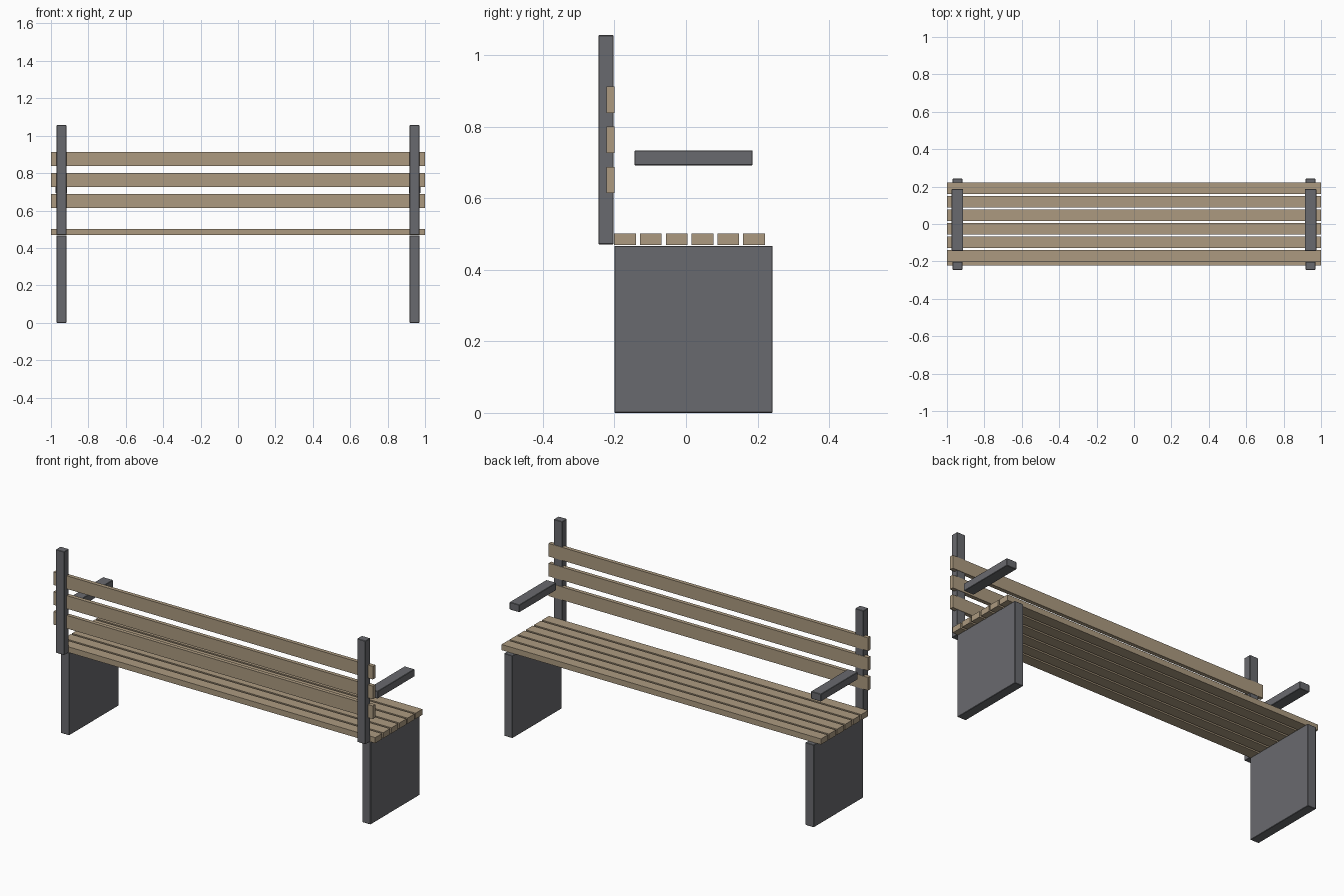
import bpy

cube = bpy.data.objects.get("Cube")
if cube:
    bpy.data.objects.remove(cube, do_unlink=True)


def make_material(name, rgb):
    mat = bpy.data.materials.new(name)
    mat.use_nodes = True
    color = (*rgb, 1.0)
    mat.diffuse_color = color
    mat.node_tree.nodes["Principled BSDF"].inputs["Base Color"].default_value = color
    return mat


def box(name, x, y, z, mat, bevel=0.0):
    """Box spanning the (min, max) ranges x, y and z."""
    spans = (x, y, z)
    bpy.ops.mesh.primitive_cube_add(size=1, location=[(a + b) / 2 for a, b in spans])
    obj = bpy.context.object
    obj.name = name
    obj.data.name = name
    obj.scale = [b - a for a, b in spans]
    bpy.ops.object.transform_apply(location=False, rotation=False, scale=True)
    obj.data.materials.append(mat)
    if bevel:
        mod = obj.modifiers.new("edge_bevel", 'BEVEL')
        mod.width = bevel
        mod.segments = 1
    return obj


metal = make_material("dark_grey_metal", (0.141, 0.144, 0.156))
wood = make_material("tan_wood", (0.413, 0.323, 0.216))

# Seat: six long slats
for i in range(6):
    y0 = -0.201 + i * 0.0722
    box(f"seat_slat_{i + 1}", (-1, 1), (y0, y0 + 0.061), (0.469, 0.501), wood)

# Backrest: three slats let into the posts, just proud of their inner face
for i in range(3):
    z0 = 0.614 + i * 0.112
    box(f"back_slat_{i + 1}", (-1, 1), (-0.222, -0.2), (z0, z0 + 0.074), wood)

# Panel leg, back post and armrest at each end
for side, s in (("left", 1), ("right", -1)):
    frame_x = sorted((s * 0.917, s * 0.970))
    arm_x = sorted((s * 0.913, s * 0.975))
    box(f"leg_panel_{side}", frame_x, (-0.2, 0.242), (0, 0.467), metal, 0.002)
    box(f"back_post_{side}", frame_x, (-0.245, -0.202), (0.471, 1.056), metal, 0.002)
    box(f"armrest_{side}", arm_x, (-0.144, 0.186), (0.692, 0.734), metal, 0.002)
